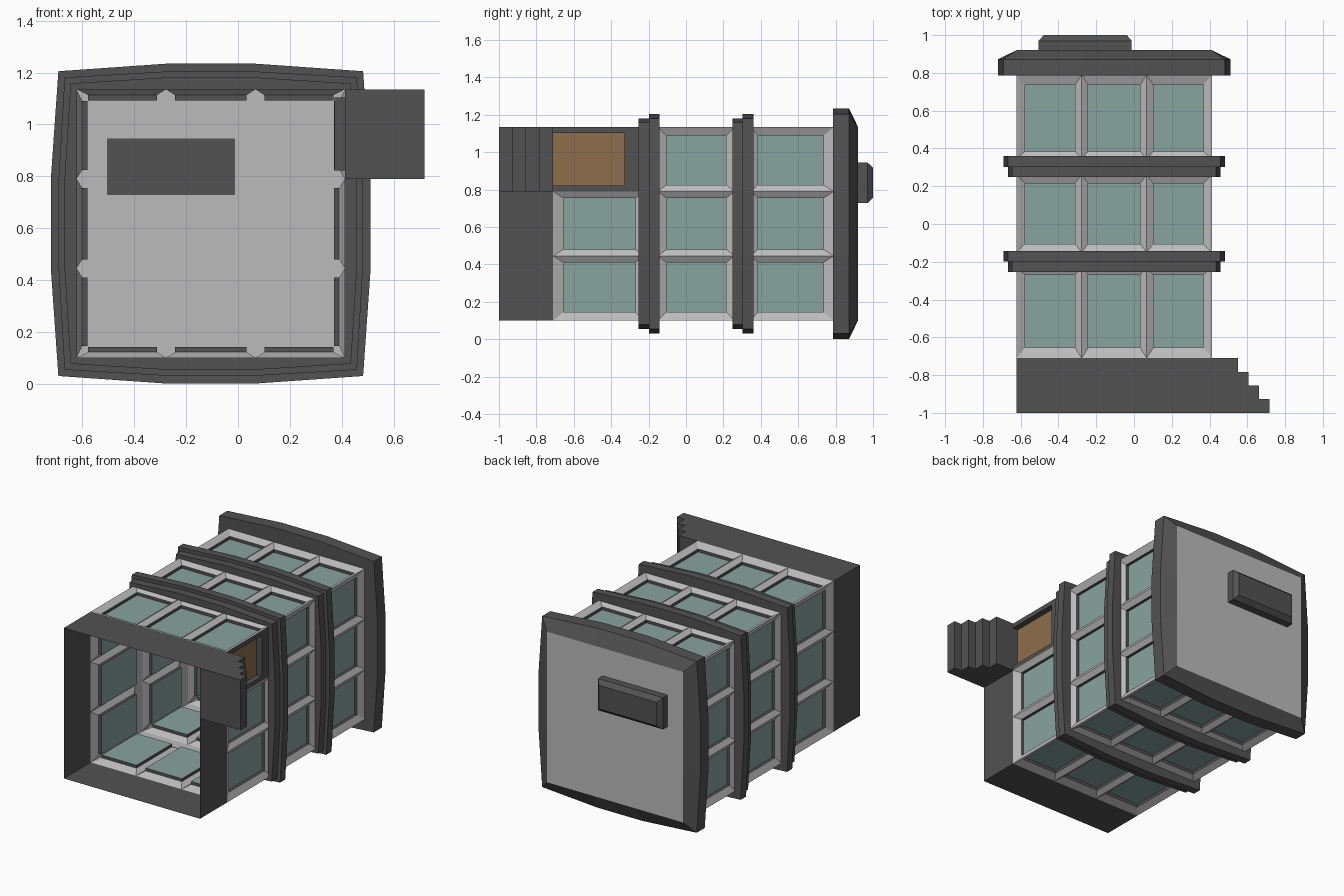
import bpy, bmesh
from math import cos, sin, pi

if "Cube" in bpy.data.objects:
    bpy.data.objects.remove(bpy.data.objects["Cube"])

CX, CZ, R = -0.105, 0.618, 0.517     # tower axis and half width
S = R / 3                            # half width of the middle window column


def material(name, rgb):
    m = bpy.data.materials.new(name)
    m.diffuse_color = (*rgb, 1)
    m.use_nodes = True
    m.node_tree.nodes["Principled BSDF"].inputs["Base Color"].default_value = m.diffuse_color
    return m


DARK = material("dark_trim", (0.085, 0.085, 0.085))
LIGHT = material("light_frame", (0.5, 0.5, 0.5))
GLASS = material("glass", (0.25, 0.37, 0.34))
WOOD = material("wood", (0.27, 0.155, 0.07))


def add(name, faces, mat):
    """Make one object from a list of polygons, merging shared corners."""
    bm = bmesh.new()
    for f in faces:
        bm.faces.new([bm.verts.new(p) for p in f])
    bmesh.ops.remove_doubles(bm, verts=bm.verts, dist=1e-5)
    bmesh.ops.recalc_face_normals(bm, faces=bm.faces)
    me = bpy.data.meshes.new(name)
    bm.to_mesh(me)
    bm.free()
    me.materials.append(mat)
    ob = bpy.data.objects.new(name, me)
    bpy.context.collection.objects.link(ob)
    return ob


def side(k, u, y, h):
    """Point on side k (top, right, bottom, left): u along, h out from axis."""
    a = k * pi / 2
    return (CX + u * cos(a) + h * sin(a), y, CZ - u * sin(a) + h * cos(a))


def outline(y, mid, corner):
    """Twelve-point bulged square at depth y."""
    return [side(k, u, y, h) for k in range(4)
            for u, h in ((-corner, corner), (-S, mid), (S, mid))]


def loft(loops):
    faces = []
    for a, b in zip(loops, loops[1:]):
        n = len(a)
        faces += [[a[i], a[(i + 1) % n], b[(i + 1) % n], b[i]] for i in range(n)]
    return faces


def rect(k, u0, u1, y0, y1, h):
    return [side(k, u0, y0, h), side(k, u1, y0, h), side(k, u1, y1, h), side(k, u0, y1, h)]


# Window grid: bevelled frame, dark reveal and pane for every cell
H1, H2 = R - 0.022, R - 0.042
COLS = [(-R, -S, 0.045, 0.035), (-S, S, 0.035, 0.035), (S, R, 0.035, 0.045)]
FLOORS = [(-0.71, -0.655, -0.27, -0.225), (-0.15, -0.105, 0.215, 0.26),
          (0.345, 0.385, 0.735, 0.79)]
frames, reveals, panes, door_frame = [], [], [], []
for k in range(4):
    for f, (y0, g0, g1, y1) in enumerate(FLOORS):
        for c, (u0, u1, i0, i1) in enumerate(COLS):
            if (k, f, c) == (1, 0, 0):
                # Doorway takes this cell
                v0, v1, d0, d1 = u0 + 0.032, u1 - 0.032, y0 - 0.002, -0.33
                inner = [rect(k, v0, v1, d0, d1, h) for h in (R, R - 0.04)]
                door_frame = loft([rect(k, u0, u1, y0, y1, R)] + inner)
                add("door", [inner[1]], WOOD)
                continue
            g = [rect(k, u0 + i0, u1 - i1, g0, g1, h) for h in (H1, H2)]
            frames += loft([rect(k, u0, u1, y0, y1, R), g[0]])
            reveals += loft(g)
            panes.append(g[1])
    # Floor slab edges hidden behind the bands
    for a, b in zip(FLOORS, FLOORS[1:]):
        frames.append(rect(k, -R, R, a[3], b[0], R))
add("window_frames", frames, LIGHT)
add("window_reveals", reveals, DARK)
add("window_panes", panes, GLASS)
add("door_frame", door_frame, DARK)

# Two-step cornice bands
for n, (a, b, c) in enumerate([(-0.255, -0.198, -0.142), (0.248, 0.303, 0.36)]):
    lo, hi = (0.563, 0.54), (0.586, 0.563)
    add(f"cornice_{n + 1}", loft([outline(a, R, R), outline(a, *lo), outline(b, *lo),
                                  outline(b, *hi), outline(c, *hi), outline(c, R, R)]), DARK)

# Roof rim with sloped edge, and the flat roof panel
add("roof_rim", loft([outline(0.785, R, R), outline(0.785, 0.616, 0.587),
                      outline(0.872, 0.616, 0.587), outline(0.92, R, R)]), DARK)
add("roof_panel", [outline(0.92, R, R)], LIGHT)

# Chamfered roof box
box = [[(x0, y, z0), (x1, y, z0), (x1, y, z1), (x0, y, z1)] for y, x0, x1, z0, z1 in
       ((0.915, -0.505, -0.012, 0.728, 0.945), (0.97, -0.505, -0.012, 0.728, 0.945),
        (1.0, -0.478, -0.038, 0.756, 0.918))]
add("roof_box", loft(box) + [box[0], box[2]], DARK)

# Open plinth walls
add("plinth", loft([[side(k, -R, y, R) for k in range(4)] for y in (-1, -0.71)]), DARK)

# Entrance steps: stair profile extruded through their width
prof = [(0.412, -1)]
for i in range(4):
    x, y = 0.718 - i * 0.056, -1 + i * 0.0725
    prof += [(x, y), (x, y + 0.0725)]
prof.append((0.412, -0.71))
ends = [[(x, y, z) for x, y in prof] for z in (0.79, 1.135)]
add("entrance_steps", loft(ends) + ends, DARK)
